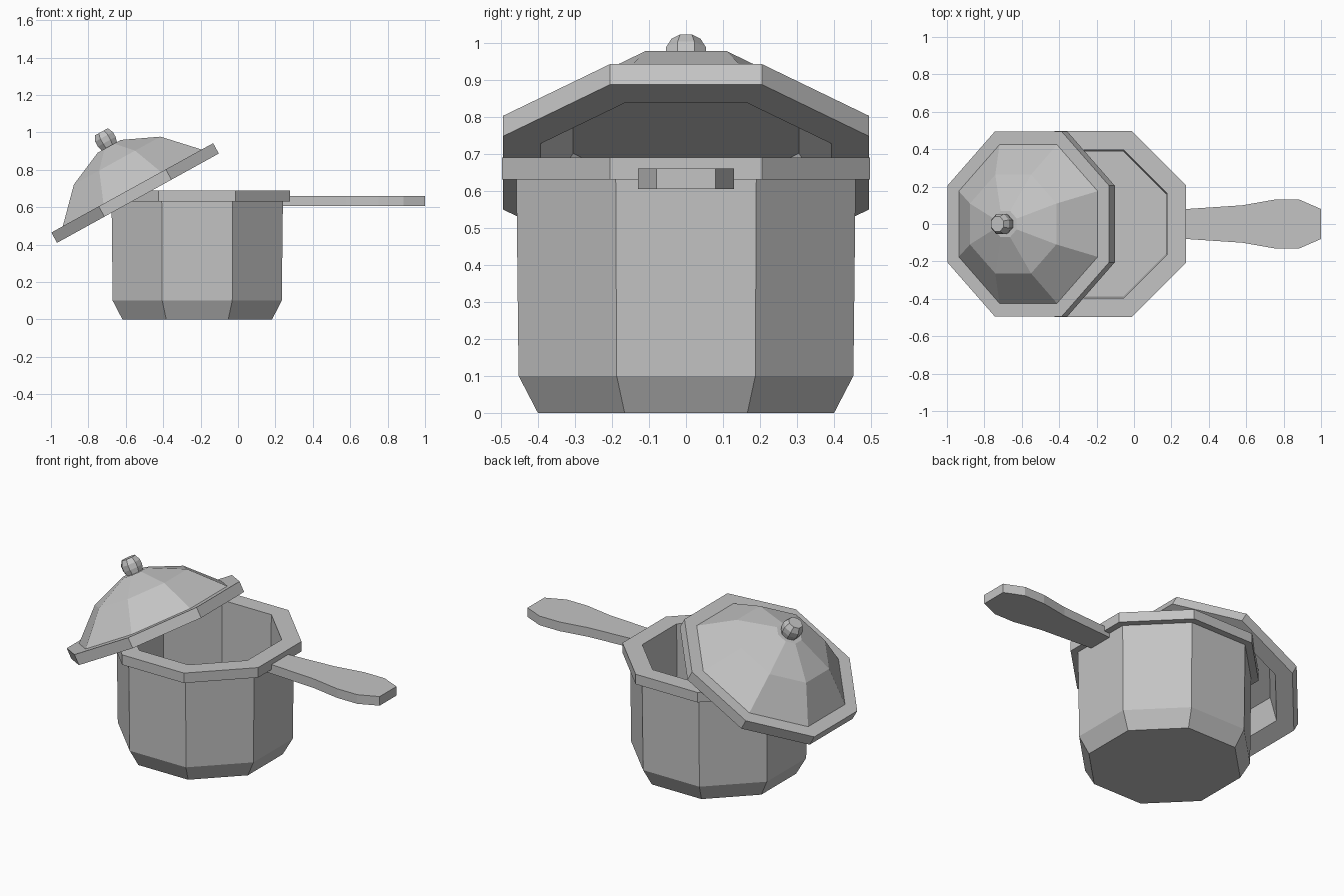
import bpy, bmesh, math
from mathutils import Matrix, Vector

cube = bpy.data.objects.get("Cube")
if cube:
    bpy.data.objects.remove(cube, do_unlink=True)

metal = bpy.data.materials.new("grey metal")
metal.use_nodes = True
grey = (0.55, 0.55, 0.55, 1)
metal.diffuse_color = grey
metal.node_tree.nodes["Principled BSDF"].inputs["Base Color"].default_value = grey


def finish(name, bm, matrix):
    bmesh.ops.recalc_face_normals(bm, faces=bm.faces)
    mesh = bpy.data.meshes.new(name)
    bm.to_mesh(mesh)
    bm.free()
    mesh.materials.append(metal)
    obj = bpy.data.objects.new(name, mesh)
    obj.matrix_world = matrix
    bpy.context.collection.objects.link(obj)
    return obj


def octagon_lathe(name, profile, matrix):
    """Turn (apothem, height) pairs into an eight-sided solid, capped at both ends."""
    bm = bmesh.new()
    rings = []
    for apothem, z in profile:
        r = apothem / math.cos(math.pi / 8)
        rings.append([bm.verts.new((r * math.cos((k + 0.5) * math.pi / 4),
                                    r * math.sin((k + 0.5) * math.pi / 4), z))
                      for k in range(8)])
    for a, b in zip(rings, rings[1:]):
        for k in range(8):
            n = (k + 1) % 8
            bm.faces.new((a[k], a[n], b[n], b[k]))
    bm.faces.new(rings[0])
    bm.faces.new(rings[-1])
    return finish(name, bm, matrix)


# Pot: chamfered foot, wall, overhanging rim, hollow inside
octagon_lathe("pot", [(0.40, 0), (0.452, 0.10), (0.458, 0.63), (0.497, 0.63),
                      (0.497, 0.69), (0.395, 0.69), (0.388, 0.10)],
              Matrix.Translation((-0.218, 0, 0)))

# Handle: flat bar widening into a rounded grip
outline = [(0.22, 0.075), (0.28, 0.08), (0.58, 0.10), (0.75, 0.13), (0.885, 0.13), (1.0, 0.08)]
outline += [(x, -y) for x, y in reversed(outline)]
bm = bmesh.new()
base = bm.faces.new([bm.verts.new((x, y, 0.605)) for x, y in outline])
top = bmesh.ops.extrude_face_region(bm, geom=[base])
bmesh.ops.translate(bm, vec=Vector((0, 0, 0.055)),
                    verts=[v for v in top["geom"] if isinstance(v, bmesh.types.BMVert)])
finish("handle", bm, Matrix.Identity(4))

# Lid and knob share one tilted frame, leaning against the rim
tilt = Matrix.Translation((-0.535, 0, 0.648)) @ Matrix.Rotation(math.radians(-28.9), 4, 'Y')
octagon_lathe("lid", [(0.305, 0.13), (0.393, 0), (0.494, 0), (0.494, 0.063),
                      (0.424, 0.063), (0.264, 0.23), (0.07, 0.317)], tilt)
octagon_lathe("lid_knob", [(0.042, 0.30), (0.054, 0.345), (0.054, 0.375), (0.039, 0.405)], tilt)
